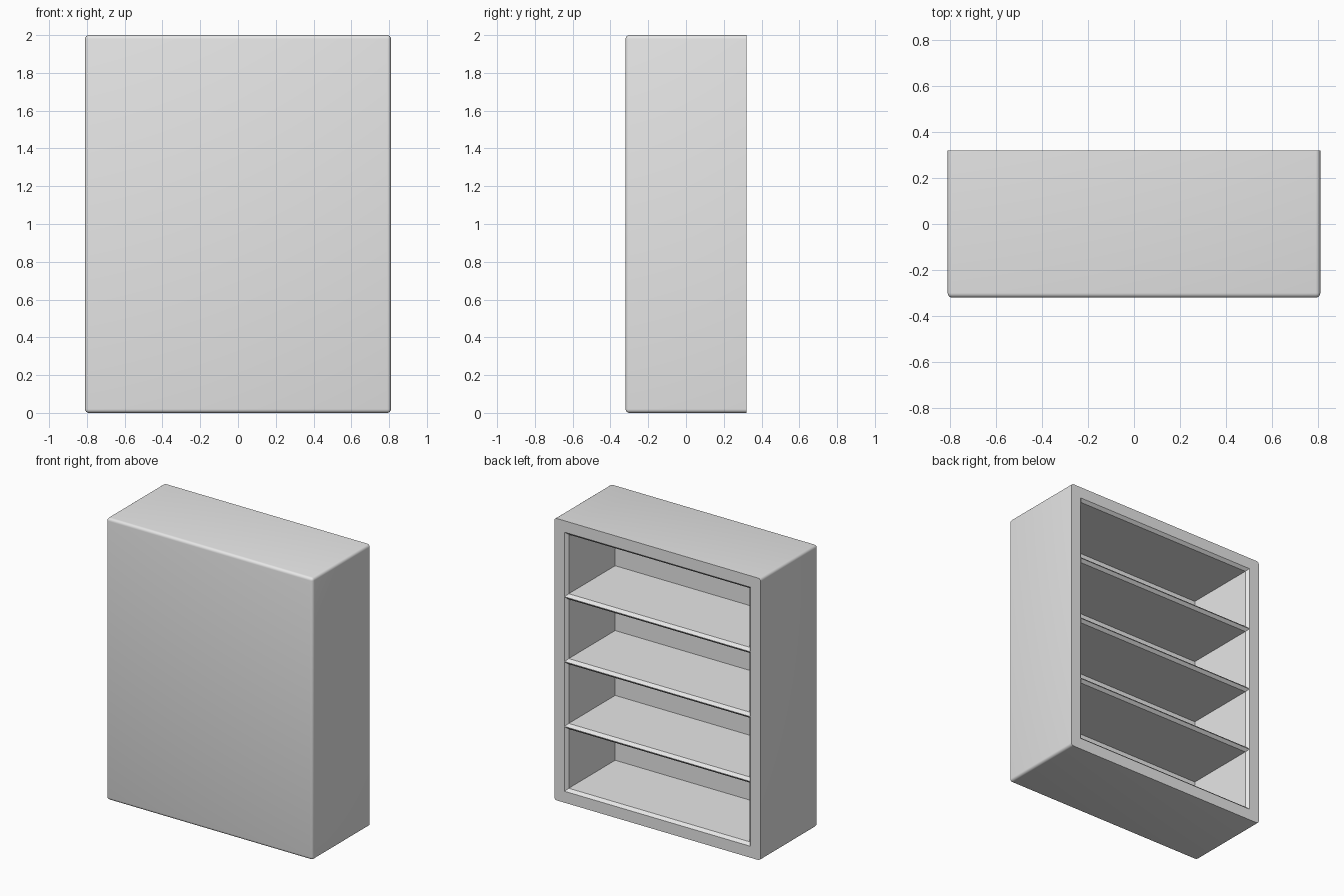
import bpy, bmesh
from mathutils import Vector

if "Cube" in bpy.data.objects:
    bpy.data.objects.remove(bpy.data.objects["Cube"], do_unlink=True)

HALF_X, HALF_Y, HEIGHT = 0.81, 0.32, 2.0
WALL, SHELF, EDGE = 0.1, 0.04, 0.02
CELLS = 4

grey = bpy.data.materials.new("light grey")
grey.use_nodes = True
grey.diffuse_color = (0.8, 0.8, 0.8, 1)
grey.node_tree.nodes["Principled BSDF"].inputs["Base Color"].default_value = (0.8, 0.8, 0.8, 1)


def make_object(name, bm):
    bmesh.ops.recalc_face_normals(bm, faces=bm.faces[:])
    mesh = bpy.data.meshes.new(name)
    bm.to_mesh(mesh)
    bm.free()
    mesh.materials.append(grey)
    obj = bpy.data.objects.new(name, mesh)
    bpy.context.collection.objects.link(obj)
    return obj


# Solid case, rounded everywhere except around the open side
bm = bmesh.new()
bmesh.ops.create_cube(bm, size=1)
bmesh.ops.scale(bm, vec=(2 * HALF_X, 2 * HALF_Y, HEIGHT), verts=bm.verts)
bmesh.ops.translate(bm, vec=(0, 0, HEIGHT / 2), verts=bm.verts)
rounded = [e for e in bm.edges if not all(v.co.y > 0 for v in e.verts)]
bmesh.ops.bevel(bm, geom=rounded, offset=EDGE, segments=4, profile=0.5, affect='EDGES')
bookcase = make_object("bookcase", bm)


def cell_cutter(z_low, z_high):
    """Compartment block that flares at the opening to chamfer its rim."""
    flare = EDGE - 0.001
    sections = [(WALL - HALF_Y, 0), (HALF_Y - EDGE, 0), (HALF_Y, flare), (HALF_Y + 0.02, flare)]
    half = HALF_X - WALL
    bm = bmesh.new()
    rings = []
    for y, grow in sections:
        x, low, high = half + grow, z_low - grow, z_high + grow
        rings.append([bm.verts.new(Vector(p)) for p in
                      ((-x, y, low), (x, y, low), (x, y, high), (-x, y, high))])
    for a, b in zip(rings, rings[1:]):
        for i in range(4):
            j = (i + 1) % 4
            bm.faces.new((a[i], a[j], b[j], b[i]))
    bm.faces.new(rings[0])
    bm.faces.new(rings[-1])
    cutter = make_object("compartment_cutter", bm)
    cutter.hide_render = True
    return cutter


# Cut the compartments, leaving the shelves between them
pitch = (HEIGHT - 2 * WALL + SHELF) / CELLS
bpy.context.view_layer.objects.active = bookcase
for i in range(CELLS):
    low = WALL + i * pitch
    cutter = cell_cutter(low, low + pitch - SHELF)
    mod = bookcase.modifiers.new("compartment", 'BOOLEAN')
    mod.operation = 'DIFFERENCE'
    mod.solver = 'EXACT'
    mod.object = cutter
    bpy.ops.object.modifier_apply(modifier=mod.name)
    bpy.data.objects.remove(cutter, do_unlink=True)

# Smooth rounded edges, keep the chamfers crisp
bpy.ops.object.select_all(action='DESELECT')
bookcase.select_set(True)
bpy.ops.object.shade_smooth_by_angle()
